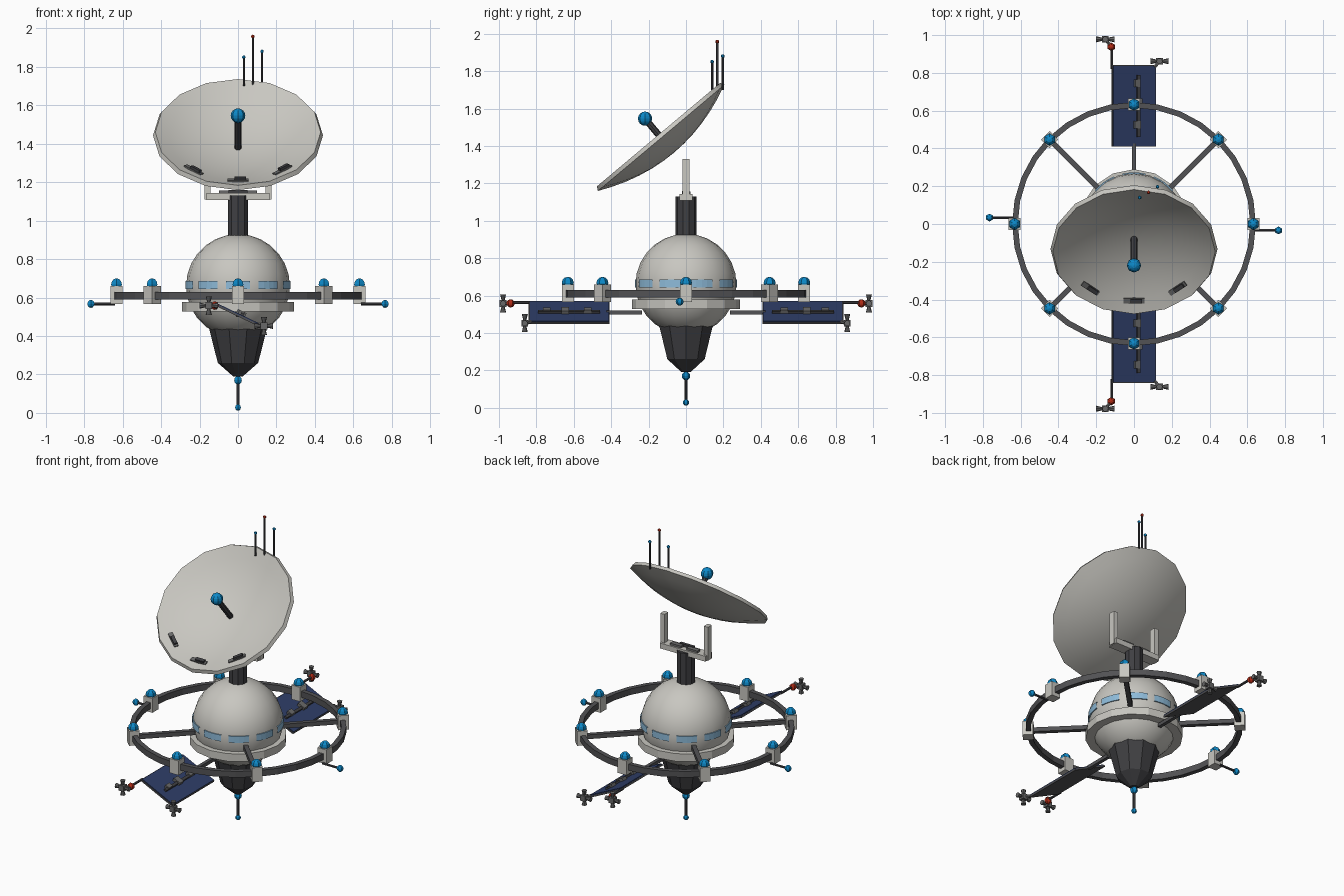
import bpy, bmesh, math
from mathutils import Matrix, Vector

if "Cube" in bpy.data.objects:
    bpy.data.objects.remove(bpy.data.objects["Cube"])


def material(name, r, g, b):
    m = bpy.data.materials.new(name)
    m.use_nodes = True
    m.diffuse_color = (r, g, b, 1)
    m.node_tree.nodes["Principled BSDF"].inputs["Base Color"].default_value = (r, g, b, 1)
    return m


HULL = material("pale hull grey", .58, .57, .53)
DARK = material("charcoal", .05, .05, .055)
FRAME = material("frame grey", .085, .085, .09)
METAL = material("thruster grey", .14, .14, .14)
BLUE = material("beacon blue", .004, .25, .58)
RED = material("beacon red", .45, .025, .008)
GLASS = material("window blue", .27, .5, .7)
NAVY = material("solar navy", .028, .048, .14)


def finish(name, bm, mat, matrix=Matrix(), smooth=False):
    bmesh.ops.recalc_face_normals(bm, faces=bm.faces)
    mesh = bpy.data.meshes.new(name)
    bm.to_mesh(mesh)
    bm.free()
    mesh.materials.append(mat)
    ob = bpy.data.objects.new(name, mesh)
    ob.matrix_world = matrix
    bpy.context.collection.objects.link(ob)
    if smooth:
        bpy.ops.object.select_all(action='DESELECT')
        ob.select_set(True)
        bpy.context.view_layer.objects.active = ob
        bpy.ops.object.shade_smooth_by_angle(angle=math.radians(35))
    return ob


def box(name, loc, size, mat, frame=Matrix()):
    bm = bmesh.new()
    bmesh.ops.create_cube(bm, size=1, matrix=Matrix.Diagonal((*size, 1)))
    return finish(name, bm, mat, frame @ Matrix.Translation(loc))


def ball(name, loc, r, mat, segs=6, rings=6, smooth=False):
    bm = bmesh.new()
    bmesh.ops.create_uvsphere(bm, u_segments=segs, v_segments=rings, radius=r)
    return finish(name, bm, mat, Matrix.Translation(loc), smooth)


def rod(name, a, b, r1, mat, r2=None, segs=6):
    a, b = Vector(a), Vector(b)
    bm = bmesh.new()
    bmesh.ops.create_cone(bm, cap_ends=True, segments=segs, radius1=r1,
                          radius2=r1 if r2 is None else r2, depth=(b - a).length)
    turn = (b - a).to_track_quat('Z', 'Y').to_matrix().to_4x4()
    return finish(name, bm, mat, Matrix.Translation((a + b) / 2) @ turn)


def lathe(name, profile, segs, mat, start=0, sweep=math.tau, matrix=Matrix(), smooth=False):
    """Turn a (radius, height) profile about the local z axis."""
    bm = bmesh.new()
    vs = [bm.verts.new((r, 0, z)) for r, z in profile]
    es = [bm.edges.new(p) for p in zip(vs, vs[1:])]
    bmesh.ops.rotate(bm, verts=vs, cent=(0, 0, 0), matrix=Matrix.Rotation(start, 3, 'Z'))
    bmesh.ops.spin(bm, geom=vs + es, cent=(0, 0, 0), axis=(0, 0, 1),
                   angle=sweep, steps=segs, use_duplicate=False)
    bmesh.ops.remove_doubles(bm, verts=bm.verts, dist=1e-5)
    return finish(name, bm, mat, matrix, smooth)


# Body: sphere, windows, collar, lower cone and mast
ball("body_sphere", (0, 0, .66), .27, HULL, 20, 14, True)
for i in range(10):
    mid = math.radians(-90 + 36 * i)
    lathe("window", [(.266, .644), (.273, .644), (.273, .686), (.266, .686)], 4, GLASS,
          mid - .23, .46)
lathe("collar", [(0, .528), (.29, .528), (.29, .578), (0, .578)], 16, HULL)
lathe("lower_cone", [(0, .445), (.152, .445), (.105, .26), (.025, .19), (0, .19)], 10, DARK)
rod("tail_rod", (0, 0, .02), (0, 0, .2), .008, DARK)
ball("tail_ball", (0, 0, .17), .023, BLUE)
ball("tail_tip", (0, 0, .028), .017, BLUE)
rod("mast", (0, 0, .9), (0, 0, 1.13), .056, DARK, segs=10)

# Fork on the mast
box("fork_base", (0, 0, 1.125), (.33, .07, .035), HULL)
for s in (-1, 1):
    box("fork_arm", (s * .158, 0, 1.22), (.03, .04, .22), HULL)
    box("fork_detail", (s * .06, .01, 1.148), (.08, .03, .016), METAL)
box("fork_detail_middle", (0, -.012, 1.15), (.1, .02, .02), DARK)

# Dish with feed horn and inner fittings
tilt = Matrix.Translation((0, -.147, 1.46)) @ Matrix.Rotation(math.radians(40), 4, 'X')
R = .442
steps = [i / 6 for i in range(7)]
back = [(R * t, -.022 - .105 * (1 - t * t)) for t in steps]
inner = [((R - .012) * t, -.108 * (1 - t * t)) for t in reversed(steps)]
lathe("dish", back + inner, 16, HULL, matrix=tilt, smooth=True)
rod("feed_rod", tilt @ Vector((0, 0, -.11)), tilt @ Vector((0, 0, .11)), .018, DARK, segs=8)
ball("feed_ball", tilt @ Vector((0, 0, .112)), .038, BLUE, 8, 8)
for a in (-40, 0, 40):
    seat = (tilt @ Matrix.Rotation(math.radians(a), 4, 'Z')
            @ Matrix.Translation((0, -.36, -.028)) @ Matrix.Rotation(-.38, 4, 'X'))
    box("dish_fitting_base", (0, 0, 0), (.11, .028, .014), METAL, seat)
    box("dish_fitting_block", (.012, 0, .012), (.06, .022, .016), DARK, seat)

# Antennas at the top of the dish
for x, y, top, mat in ((.03, .14, 1.85, BLUE), (.077, .167, 1.957, RED), (.125, .197, 1.88, BLUE)):
    rod("antenna", (x, y, 1.70), (x, y, top), .006, DARK)
    ball("antenna_tip", (x, y, top), .01, mat)

# Ring, pods and spokes
lathe("ring", [(.615, .59), (.645, .59), (.645, .63), (.615, .63), (.615, .59)], 32, FRAME)
for i in range(8):
    turn = Matrix.Rotation(i * math.pi / 4, 4, 'Z')
    box("ring_pod", (.632, 0, .613), (.064, .064, .094), HULL, turn)
    ball("pod_beacon", turn @ Vector((.632, 0, .668)), .032, BLUE)
    if i % 2:
        box("spoke", (.43, 0, .61), (.4, .028, .028), FRAME, turn)

# Side probes, one on each side, turned half round
for i in range(2):
    turn = Matrix.Rotation(i * math.pi, 4, 'Z')
    rod("probe_rod", turn @ Vector((.64, -.034, .567)), turn @ Vector((.76, -.034, .567)), .008, DARK)
    ball("probe_ball", turn @ Vector((.765, -.034, .567)), .021, BLUE)


def thruster(c):
    c = Vector(c)
    box("thruster_block", c, (.036, .036, .036), METAL)
    for axis in ((1, 0, 0), (-1, 0, 0), (0, 0, 1), (0, 0, -1)):
        d = Vector(axis)
        rod("thruster_nozzle", c + d * .015, c + d * .048, .008, METAL, .016, 8)


# Solar wings, front and back
for s in (-1, 1):
    wing = Matrix.Translation((0, s * .625, .511)) @ Matrix.Rotation(math.radians(25.5), 4, 'Y')
    box("wing_frame", (0, 0, -.004), (.256, .432, .01), FRAME, wing)
    box("solar_panel", (0, 0, .003), (.248, .424, .007), NAVY, wing)
    box("wing_rail", (.02, 0, .012), (.018, .33, .014), DARK, wing)
    for y, w in ((-.1, .035), (.02, .05), (.12, .03)):
        box("wing_fitting", (.012, s * y, .016), (w, .04, .02), METAL, wing)
    box("wing_strut", (0, s * .33, .51), (.022, .19, .022), FRAME)
    rod("wing_boom", (-.118, s * .82, .562), (-.118, s * .94, .562), .008, DARK)
    ball("wing_beacon", (-.12, s * .938, .558), .022, RED)
    rod("boom_link", (-.12, s * .938, .558), (-.15, s * .978, .558), .01, METAL)
    thruster((-.152, s * .978, .558))
    rod("thruster_link", (.108, s * .83, .46), (.135, s * .862, .452), .01, METAL)
    thruster((.135, s * .862, .452))
